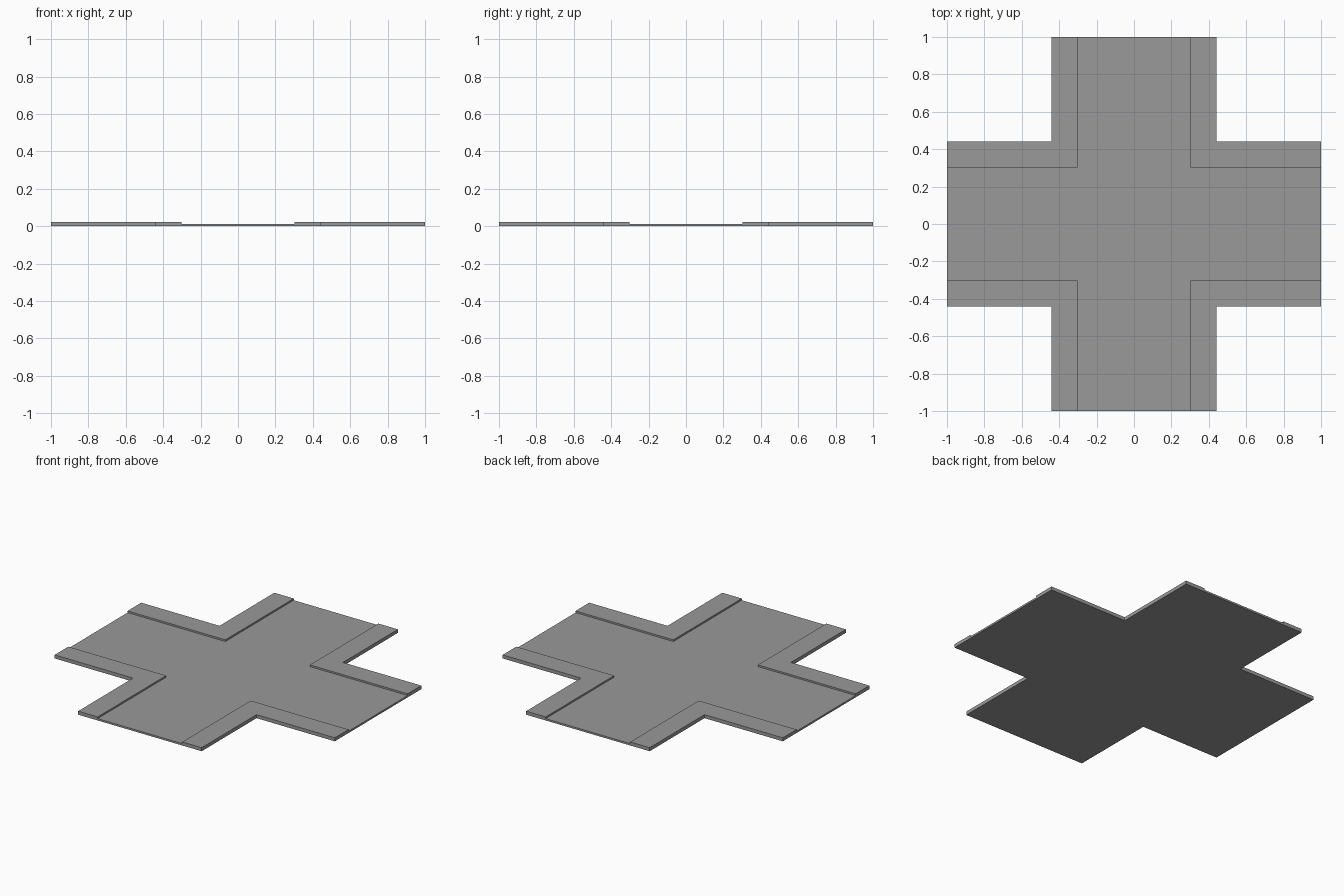
import bpy, bmesh

if "Cube" in bpy.data.objects:
    bpy.data.objects.remove(bpy.data.objects["Cube"])

ROAD = 0.302      # half width of the roadway
EDGE = 0.441      # half width to the outer edge of the pavement
ROAD_Z = 0.012
KERB_Z = 0.023

# Dark grey shared by all parts
grey = bpy.data.materials.new("dark_grey")
grey.diffuse_color = (0.32, 0.32, 0.32, 1)
grey.use_nodes = True
grey.node_tree.nodes["Principled BSDF"].inputs["Base Color"].default_value = grey.diffuse_color


def slab(name, outline, height):
    """Flat slab standing on z = 0, extruded from an anticlockwise outline."""
    bm = bmesh.new()
    face = bm.faces.new([bm.verts.new((x, y, 0)) for x, y in outline])
    top = bmesh.ops.extrude_face_region(bm, geom=[face], use_keep_orig=True)["geom"]
    bmesh.ops.translate(bm, vec=(0, 0, height),
                        verts=[g for g in top if isinstance(g, bmesh.types.BMVert)])
    bmesh.ops.recalc_face_normals(bm, faces=bm.faces)
    mesh = bpy.data.meshes.new(name)
    bm.to_mesh(mesh)
    bm.free()
    mesh.materials.append(grey)
    obj = bpy.data.objects.new(name, mesh)
    bpy.context.collection.objects.link(obj)
    return obj


def turn(points, quarter):
    """Rotate 2D points by quarter turns."""
    for _ in range(quarter):
        points = [(-y, x) for x, y in points]
    return points


# Crossroads surface: one corner outline repeated around the centre
arm = [(1, -ROAD), (1, ROAD), (ROAD, ROAD)]
slab("road", [p for q in range(4) for p in turn(arm, q)], ROAD_Z)

# Raised L-shaped pavement in each corner
corner = [(ROAD, ROAD), (1, ROAD), (1, EDGE), (EDGE, EDGE), (EDGE, 1), (ROAD, 1)]
names = ["back_right", "back_left", "front_left", "front_right"]
for q, side in enumerate(names):
    slab("pavement_" + side, turn(corner, q), KERB_Z)
